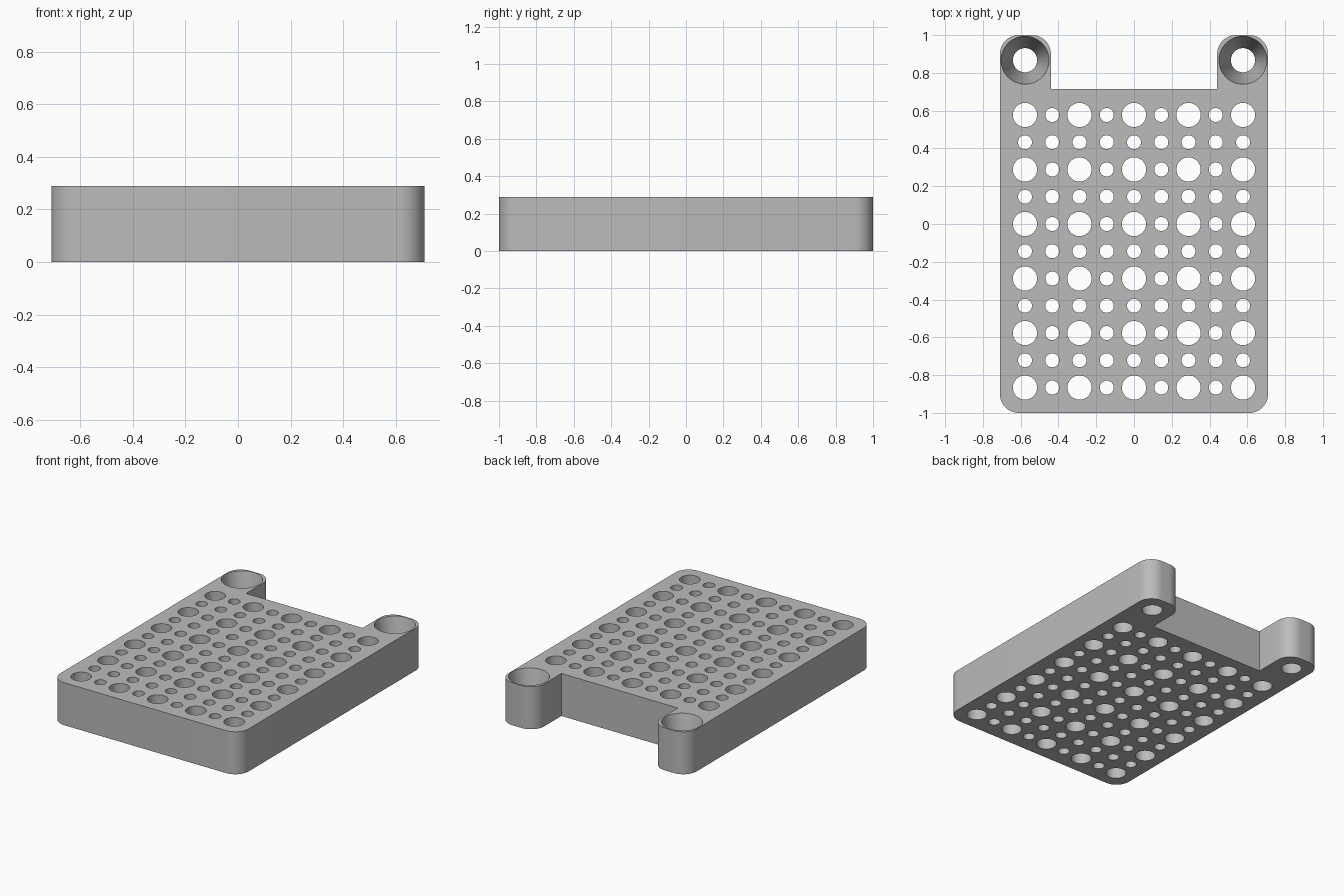
import bpy, bmesh
from math import pi, sin, cos

if "Cube" in bpy.data.objects:
    bpy.data.objects.remove(bpy.data.objects["Cube"])

HALF_W, HEIGHT, PITCH = 0.71, 0.29, 0.1443
NOTCH_X, NOTCH_Y, RADIUS = 0.44, 0.715, 0.1
LUG_X, LUG_Y = 0.577, 0.867

grey = bpy.data.materials.new("plain_grey")
grey.use_nodes = True
colour = (0.5, 0.5, 0.5, 1)
grey.diffuse_color = colour
grey.node_tree.nodes["Principled BSDF"].inputs["Base Color"].default_value = colour


def make_object(name, bm):
    mesh = bpy.data.meshes.new(name)
    bmesh.ops.recalc_face_normals(bm, faces=bm.faces)
    bm.to_mesh(mesh)
    bm.free()
    mesh.materials.append(grey)
    obj = bpy.data.objects.new(name, mesh)
    bpy.context.collection.objects.link(obj)
    return obj


def corner(cx, cy, start, steps=12):
    """Quarter-circle of outline points."""
    angles = [start + pi / 2 * i / steps for i in range(steps + 1)]
    return [(cx + RADIUS * cos(a), cy + RADIUS * sin(a)) for a in angles]


def add_cutter(bm, x, y, r_low, r_high, sides):
    """Round cutter that overshoots both faces, keeping its slope."""
    over = 0.02
    slope = (r_high - r_low) / HEIGHT
    rings = []
    for z in (-over, HEIGHT + over):
        r = r_low + slope * z
        rings.append([bm.verts.new((x + r * cos(2 * pi * i / sides),
                                    y + r * sin(2 * pi * i / sides), z))
                      for i in range(sides)])
    low, high = rings
    bm.faces.new(low[::-1])
    bm.faces.new(high)
    for i in range(sides):
        j = (i + 1) % sides
        bm.faces.new((low[i], low[j], high[j], high[i]))


# Plate outline: right half, mirrored to the left
right = corner(HALF_W - RADIUS, RADIUS - 1, -pi / 2)
right += corner(HALF_W - RADIUS, 1 - RADIUS, 0)
right += corner(NOTCH_X + RADIUS, 1 - RADIUS, pi / 2)
right.append((NOTCH_X, NOTCH_Y))
outline = right + [(-x, y) for x, y in reversed(right)]

bm = bmesh.new()
base = bm.faces.new([bm.verts.new((x, y, 0)) for x, y in outline])
top = bmesh.ops.extrude_face_region(bm, geom=[base])["geom"]
bmesh.ops.translate(bm, vec=(0, 0, HEIGHT),
                    verts=[v for v in top if isinstance(v, bmesh.types.BMVert)])
plate = make_object("perforated_plate", bm)

# Grid of large and small holes, plus the two tapered lug holes
bm = bmesh.new()
for col in range(9):
    for row in range(11):
        large = col % 2 == 0 and row % 2 == 0
        r = 0.064 if large else 0.037
        add_cutter(bm, (col - 4) * PITCH, (row - 6) * PITCH, r, r, 48 if large else 32)
for side in (-1, 1):
    add_cutter(bm, side * LUG_X, LUG_Y, 0.064, 0.127, 64)
cutter = make_object("hole_cutter", bm)
cutter.hide_render = True

# Cut the holes and bake the result
cut = plate.modifiers.new("holes", "BOOLEAN")
cut.operation = "DIFFERENCE"
cut.solver = "EXACT"
cut.object = cutter
bpy.ops.object.select_all(action="DESELECT")
plate.select_set(True)
bpy.context.view_layer.objects.active = plate
bpy.ops.object.modifier_apply(modifier=cut.name)
bpy.data.objects.remove(cutter)
bpy.ops.object.shade_smooth_by_angle(angle=pi / 6)
